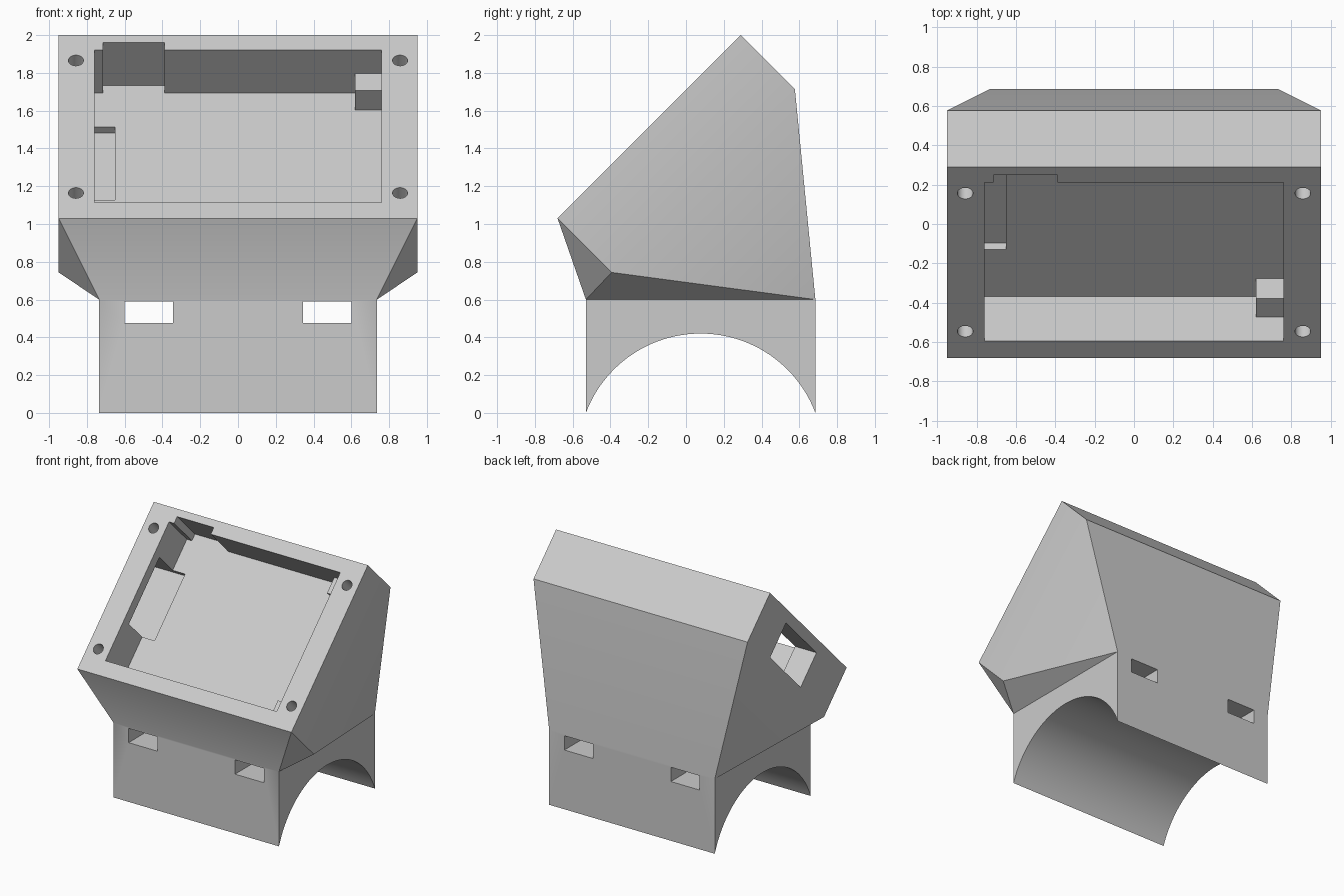
import bpy, bmesh, math
from mathutils import Matrix, Vector

cube = bpy.data.objects.get("Cube")
if cube:
    bpy.data.objects.remove(cube, do_unlink=True)

grey = bpy.data.materials.new("plain grey")
grey.use_nodes = True
GREY = (0.6, 0.6, 0.6, 1)
grey.diffuse_color = GREY
grey.node_tree.nodes["Principled BSDF"].inputs["Base Color"].default_value = GREY

# Slanted front panel frame: local x across, y up the slope, z outwards
S = math.sqrt(0.5)
PANEL = Matrix(((1, 0, 0, 0), (0, S, -S, -0.68), (0, S, S, 1.03), (0, 0, 0, 1)))
LENGTH, THICK, FLOOR = 1.372, 0.405, 0.32
HEAD_X, BASE_X, FRONT, BACK, NECK = 0.95, 0.735, -0.53, 0.685, 0.6


def make(name, bm):
    bmesh.ops.recalc_face_normals(bm, faces=bm.faces[:])
    mesh = bpy.data.meshes.new(name)
    bm.to_mesh(mesh)
    bm.free()
    mesh.materials.append(grey)
    obj = bpy.data.objects.new(name, mesh)
    bpy.context.collection.objects.link(obj)
    return obj


def corners(xs, ys, zs):
    return [Vector((x, y, z)) for x in xs for y in ys for z in zs]


def hull(name, points):
    bm = bmesh.new()
    for p in points:
        bm.verts.new(p)
    bmesh.ops.convex_hull(bm, input=bm.verts[:])
    bmesh.ops.dissolve_limit(bm, angle_limit=0.01, verts=bm.verts[:], edges=bm.edges[:])
    return make(name, bm)


def panel_box(name, xs, us, depths):
    return hull(name, [PANEL @ p for p in corners(xs, us, [-d for d in depths])])


def combine(target, tool, operation):
    mod = target.modifiers.new(tool.name, "BOOLEAN")
    mod.operation, mod.solver, mod.object = operation, "EXACT", tool
    bpy.context.view_layer.objects.active = target
    bpy.ops.object.modifier_apply(modifier=mod.name)
    bpy.data.objects.remove(tool, do_unlink=True)


# Head: slanted slab blended down to the neck rectangle
slab = [PANEL @ p for p in corners((-HEAD_X, HEAD_X), (0, LENGTH), (-THICK, 0))]
neck = corners((-BASE_X, BASE_X), (FRONT, BACK), (NECK,))
housing = hull("housing", slab + neck)

# Saddle base: block with an arched underside
half, rise = (BACK - FRONT) / 2, 0.42
radius = (half ** 2 + rise ** 2) / (2 * rise)
mid, centre = (FRONT + BACK) / 2, rise - radius
sweep = math.asin(half / radius)
profile = [(FRONT, NECK)]
for i in range(49):
    a = sweep * (i / 24 - 1)
    profile.append((mid + radius * math.sin(a), centre + radius * math.cos(a)))
profile.append((BACK, NECK))
bm = bmesh.new()
face = bm.faces.new([bm.verts.new((-BASE_X, y, z)) for y, z in profile])
side = bmesh.ops.extrude_face_region(bm, geom=[face])
bmesh.ops.translate(bm, vec=(2 * BASE_X, 0, 0),
                    verts=[v for v in side["geom"] if isinstance(v, bmesh.types.BMVert)])
combine(housing, make("saddle_base", bm), "UNION")

# Screen recess, its top notch and the side port
for name, xs, us, depths in (
    ("screen_recess", (-0.76, 0.76), (0.12, 1.26), (-0.1, FLOOR)),
    ("top_notch", (-0.715, -0.39), (1.2, 1.315), (-0.1, FLOOR)),
    ("side_port", (-1.1, -0.65), (0.458, 1.005), (0.083, 0.367)),
):
    combine(housing, panel_box(name, xs, us, depths), "DIFFERENCE")

# Support blocks in the recess corners
for name, us in (("lower_support", (0.08, 0.25)), ("upper_support", (1.131, 1.3))):
    combine(housing, panel_box(name, (0.62, 0.8), us, (0.175, 0.36)), "UNION")

# Strap slots through the base and screw holes in the panel
for s in (-1, 1):
    slot = hull("strap_slot", corners((s * 0.345, s * 0.6), (-1, 1), (0.475, 0.59)))
    combine(housing, slot, "DIFFERENCE")
    for u in (0.19, 1.182):
        bm = bmesh.new()
        bmesh.ops.create_cone(bm, cap_ends=True, segments=32, radius1=0.04, radius2=0.04,
                              depth=0.5, matrix=PANEL @ Matrix.Translation((s * 0.858, u, 0)))
        combine(housing, make("screw_hole", bm), "DIFFERENCE")

bpy.ops.object.select_all(action="DESELECT")
housing.select_set(True)
bpy.context.view_layer.objects.active = housing
bpy.ops.object.shade_smooth_by_angle(angle=math.radians(30))
